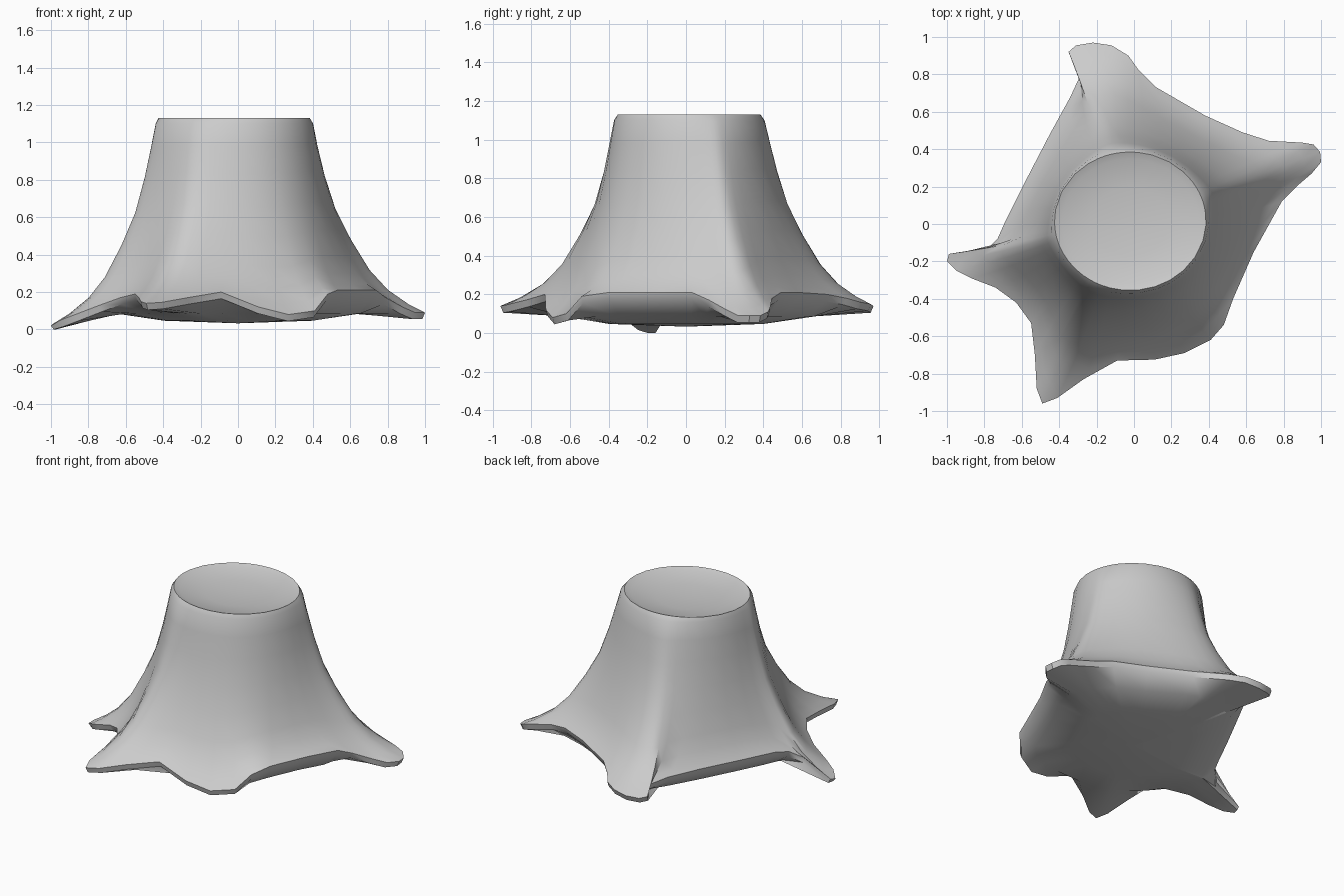
import bpy, bmesh, math
from mathutils import Vector

if "Cube" in bpy.data.objects:
    bpy.data.objects.remove(bpy.data.objects["Cube"])

# Root outline seen from above: x, y, height of the edge
OUTLINE = [
    (1.0, .33, .09), (.995, .385, .09), (.96, .425, .11), (.9, .435, .13), (.72, .445, .18),
    (.58, .49, .21), (.38, .58, .21), (.12, .73, .20), (.02, .83, .18), (-.03, .9, .16),
    (-.12, .955, .15), (-.22, .97, .14), (-.31, .955, .14), (-.35, .92, .15), (-.28, .81, .17),
    (-.34, .68, .19), (-.45, .48, .2), (-.58, .23, .2), (-.69, .01, .2), (-.73, -.08, .18),
    (-.8, -.15, .13), (-.99, -.16, .03), (-1, -.2, .02), (-.95, -.25, .05), (-.87, -.29, .08),
    (-.74, -.34, .13), (-.63, -.42, .17), (-.55, -.53, .19), (-.53, -.7, .17), (-.52, -.88, .15),
    (-.49, -.96, .14), (-.41, -.93, .145), (-.27, -.83, .17), (-.09, -.73, .2), (.11, -.725, .12),
    (.27, -.69, .08), (.41, -.62, .1), (.48, -.54, .19), (.53, -.4, .21), (.64, -.15, .21),
    (.74, .03, .21), (.79, .12, .17), (.88, .21, .12), (.95, .27, .09)]
TOP_Z = 1.13
# Trunk profile: spread from top rim to outline, height fraction
PROFILE = [(0, 1), (.045, .97), (.10, .85), (.17, .70), (.27, .525), (.41, .365),
           (.57, .21), (.72, .11), (.88, .04), (1, 0)]

base = [Vector(p) for p in OUTLINE]
n = len(base)
center = Vector((-.02, .015, 0))


def smooth(points, times):
    for _ in range(times):
        points = [(points[i - 1] + points[i] * 2 + points[(i + 1) % n]) / 4 for i in range(n)]
    return points


def rim_point(p):
    a = math.atan2(p.y, p.x)
    return Vector((center.x + .405 * math.cos(a), center.y + .37 * math.sin(a), TOP_Z))


soft = smooth(base, 6)
rim = [rim_point(p) for p in soft]
rings = []

# Dished cut top
for k, z in ((.5, 1.095), (.9, 1.115)):
    rings.append([Vector((center.x + (t.x - center.x) * k, center.y + (t.y - center.y) * k, z)) for t in rim])

# Flaring trunk and roots
for w, h in PROFILE:
    ring = []
    for b, s, t in zip(base, soft, rim):
        target = s.lerp(b, w ** 2)
        p = t.lerp(target, w)
        p.z = target.z + (TOP_Z - target.z) * h
        ring.append(p)
    rings.append(ring)

# Underside, rounded below the root edges
rings.append([Vector((b.x * .985, b.y * .985, max(0, b.z - .035))) for b in base])
for radius, limit, z in ((.66, .86, .085), (.4, .55, .047)):
    ring = []
    for b in base:
        k = min(limit, radius / b.xy.length)
        ring.append(Vector((b.x * k, b.y * k, z)))
    rings.append(ring)

bm = bmesh.new()
verts = [[bm.verts.new(p) for p in ring] for ring in rings]
for a, b in zip(verts, verts[1:]):
    for i in range(n):
        j = (i + 1) % n
        bm.faces.new((a[i], b[i], b[j], a[j]))
for ring, tip in ((verts[0], (center.x, center.y, 1.085)), (verts[-1], (0, 0, .033))):
    c = bm.verts.new(tip)
    for i in range(n):
        bm.faces.new((c, ring[i], ring[(i + 1) % n]))
bmesh.ops.recalc_face_normals(bm, faces=bm.faces)

mesh = bpy.data.meshes.new("tree_stump")
bm.to_mesh(mesh)
bm.free()
stump = bpy.data.objects.new("tree_stump", mesh)
bpy.context.collection.objects.link(stump)
bpy.context.view_layer.objects.active = stump
stump.select_set(True)
bpy.ops.object.shade_smooth_by_angle(angle=math.radians(40))
